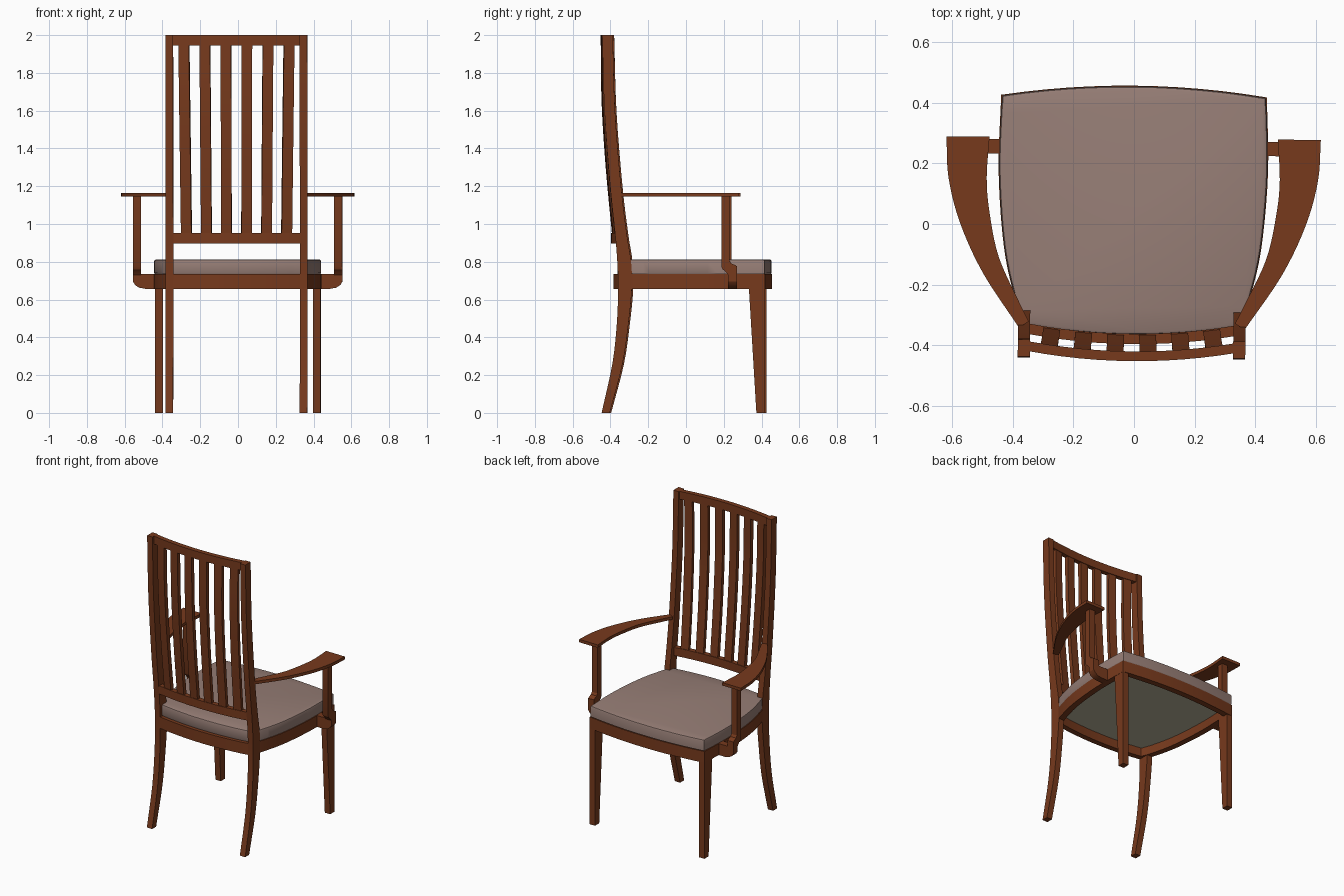
import bpy, bmesh, math
from mathutils import Vector, Matrix

if "Cube" in bpy.data.objects:
    bpy.data.objects.remove(bpy.data.objects["Cube"])


def material(name, rgb):
    m = bpy.data.materials.new(name)
    m.diffuse_color = (*rgb, 1)
    m.use_nodes = True
    m.node_tree.nodes["Principled BSDF"].inputs["Base Color"].default_value = m.diffuse_color
    return m


WOOD = material("reddish wood", (0.185, 0.042, 0.012))
FABRIC = material("taupe fabric", (0.31, 0.21, 0.182))
LINING = material("olive lining", (0.47, 0.43, 0.31))

# The whole chair stands very slightly turned
TURN = Matrix.Translation((-0.004, 0, 0)) @ Matrix.Rotation(-0.01, 4, 'Z')


def finish(name, bm, mat):
    bmesh.ops.recalc_face_normals(bm, faces=bm.faces)
    bm.transform(TURN)
    me = bpy.data.meshes.new(name)
    bm.to_mesh(me)
    bm.free()
    ob = bpy.data.objects.new(name, me)
    bpy.context.collection.objects.link(ob)
    me.materials.append(mat)
    bpy.ops.object.select_all(action='DESELECT')
    ob.select_set(True)
    bpy.context.view_layer.objects.active = ob
    bpy.ops.object.shade_smooth_by_angle(angle=math.radians(30))


def spline(pts, n=5):
    """Smooth curve through 2D points."""
    p = [Vector(q) for q in pts]
    p = [2 * p[0] - p[1]] + p + [2 * p[-1] - p[-2]]
    out = []
    for i in range(1, len(p) - 2):
        a, b, c, d = p[i - 1:i + 3]
        for k in range(n):
            t = k / n
            out.append(0.5 * (2 * b + (c - a) * t + (2 * a - 5 * b + 4 * c - d) * t * t
                              + (3 * b - a - 3 * c + d) * t ** 3))
    return [tuple(v) for v in out] + [tuple(p[-2])]


def loft(rings):
    """Closed solid through rings of equal length."""
    bm = bmesh.new()
    vs = [[bm.verts.new(v) for v in r] for r in rings]
    for r, q in zip(vs, vs[1:]):
        for i in range(len(r)):
            j = (i + 1) % len(r)
            bm.faces.new((r[i], r[j], q[j], q[i]))
    bm.faces.new(vs[0])
    bm.faces.new(vs[-1])
    return bm


def prism_z(pts, z0, z1):
    return loft([[(x, y, z) for x, y in pts] for z in (z0, z1)])


def prism_x(pts, x0, x1):
    return loft([[(x, y, z) for y, z in pts] for x in (x0, x1)])


def prism_y(pts, y0, y1):
    return loft([[(x, y, z) for x, z in pts] for y in (y0, y1)])


def rail(name, pts, thick, z0, z1):
    """Curved board following a plan line; thickness goes to the right of travel."""
    rings = []
    for i, (x, y) in enumerate(pts):
        a, b = Vector(pts[max(i - 1, 0)]), Vector(pts[min(i + 1, len(pts) - 1)])
        t = (b - a).normalized()
        u, v = x + t.y * thick, y - t.x * thick
        rings.append([(x, y, z0), (u, v, z0), (u, v, z1), (x, y, z1)])
    finish(name, loft(rings), WOOD)


def bow(half, mid, drop, n=12):
    """Shallow arc across the chair, y = mid at centre."""
    xs = [-half + 2 * half * i / n for i in range(n + 1)]
    return [(x, mid + drop * (x / half) ** 2) for x in xs]


SEAT_Z = (0.657, 0.735)

# Profiles for the right side
post_front = spline([(-0.40, 0), (-0.332, 0.26), (-0.30, 0.48), (-0.283, 0.66), (-0.287, 0.80),
                     (-0.31, 0.95), (-0.34, 1.2), (-0.372, 1.6), (-0.384, 2.0)], 4)
post_back = spline([(-0.443, 0), (-0.386, 0.26), (-0.362, 0.48), (-0.356, 0.66), (-0.360, 0.80),
                    (-0.372, 0.95), (-0.398, 1.2), (-0.428, 1.6), (-0.44, 2.0)], 4)
side_line = spline([(0.438, 0.42), (0.444, 0.17), (0.424, -0.08), (0.386, -0.25), (0.352, -0.345)])
arm_outer = spline([(0.617, 0.283), (0.609, 0.148), (0.57, 0), (0.493, -0.165), (0.372, -0.345)])
arm_inner = spline([(0.475, 0.283), (0.483, 0.148), (0.472, 0.03), (0.44, -0.115), (0.37, -0.265), (0.34, -0.325)])
leg = [(0.335, 0.70), (0.377, 0), (0.422, 0), (0.422, 0.735), (0.335, 0.735)]
upright = [(0.193, 1.15), (0.193, 0.775), (0.199, 0.76), (0.215, 0.748), (0.228, 0.73), (0.275, 0.73),
           (0.275, 0.776), (0.262, 0.784), (0.245, 0.791), (0.236, 0.806), (0.236, 1.15)]
bracket = [(0.41, 0.735), (0.554, 0.735), (0.554, 0.695), (0.543, 0.677), (0.522, 0.663), (0.49, 0.657), (0.41, 0.657)]

for side, s in (("right", 1), ("left", -1)):
    # Back leg and post in one sweep, tapered front leg
    finish(f"{side}_back_post", prism_x(post_front + post_back[::-1], s * 0.335, s * 0.375), WOOD)
    finish(f"{side}_front_leg", prism_x(leg, s * 0.397, s * 0.438), WOOD)
    # Side seat rail
    rail(f"{side}_seat_rail", [(s * x, y) for x, y in side_line], s * 0.04, *SEAT_Z)
    # Flat curved arm, its kinked upright and the bracket to the seat rail
    finish(f"{side}_arm", prism_z([(s * x, y) for x, y in arm_outer + arm_inner[::-1]], 1.145, 1.165), WOOD)
    finish(f"{side}_arm_upright", prism_x(upright, s * 0.511, s * 0.554), WOOD)
    finish(f"{side}_arm_bracket", prism_y([(s * x, z) for x, z in bracket], 0.228, 0.275), WOOD)

# Front and back seat rails, lower and upper back rails
rail("front_seat_rail", bow(0.435, 0.456, -0.034), 0.04, *SEAT_Z)
rail("back_seat_rail", bow(0.34, -0.348, 0.03), 0.037, *SEAT_Z)
rail("lower_back_rail", bow(0.338, -0.362, 0.03), 0.034, 0.897, 0.953)
rail("top_back_rail", bow(0.34, -0.420, 0.03), 0.032, 1.946, 2.0)

# Six curved slats
slat_line = spline([(-0.378, 0.94), (-0.412, 1.3), (-0.434, 1.65), (-0.437, 1.96)], 5)
for i in range(6):
    k = (i - 2.5) / 2.5
    rings = []
    for y, z in slat_line:
        x = k * (0.265 + 0.013 * (z - 0.94))
        yc = y + 0.03 * (x / 0.34) ** 2
        t = Vector((1, 0.06 * x / 0.34 ** 2)).normalized()
        rings.append([(x + a * t.x * 0.028 - b * t.y * 0.013, yc + a * t.y * 0.028 + b * t.x * 0.013, z)
                      for a, b in ((-1, -1), (1, -1), (1, 1), (-1, 1))])
    finish(f"back_slat_{i + 1}", loft(rings), WOOD)


# Seat outline shared by cushion and lining
def seat_outline(inset):
    half = [(x, y - inset) for x, y in bow(0.434, 0.456, -0.034) if x > 0.01]
    half += [(x - inset, y) for x, y in side_line[1:] if y > -0.32]
    half += [(x, y + inset) for x, y in bow(0.345, -0.366, 0.03)[::-1] if x > 0.01]
    return half + [(-x, y) for x, y in half[::-1]]


# Cushion with softened top edge
outline = seat_outline(0.002)
rings = []
for d, z in ((0.004, 0.734), (0.0, 0.741), (0.0, 0.801), (0.003, 0.809), (0.010, 0.812)):
    rings.append([(x * (1 - d / 0.43), y * (1 - d / 0.43), z) for x, y in outline])
finish("seat_cushion", loft(rings), FABRIC)

# Lining under the seat
finish("seat_lining", prism_z(seat_outline(0.02), 0.715, 0.732), LINING)
